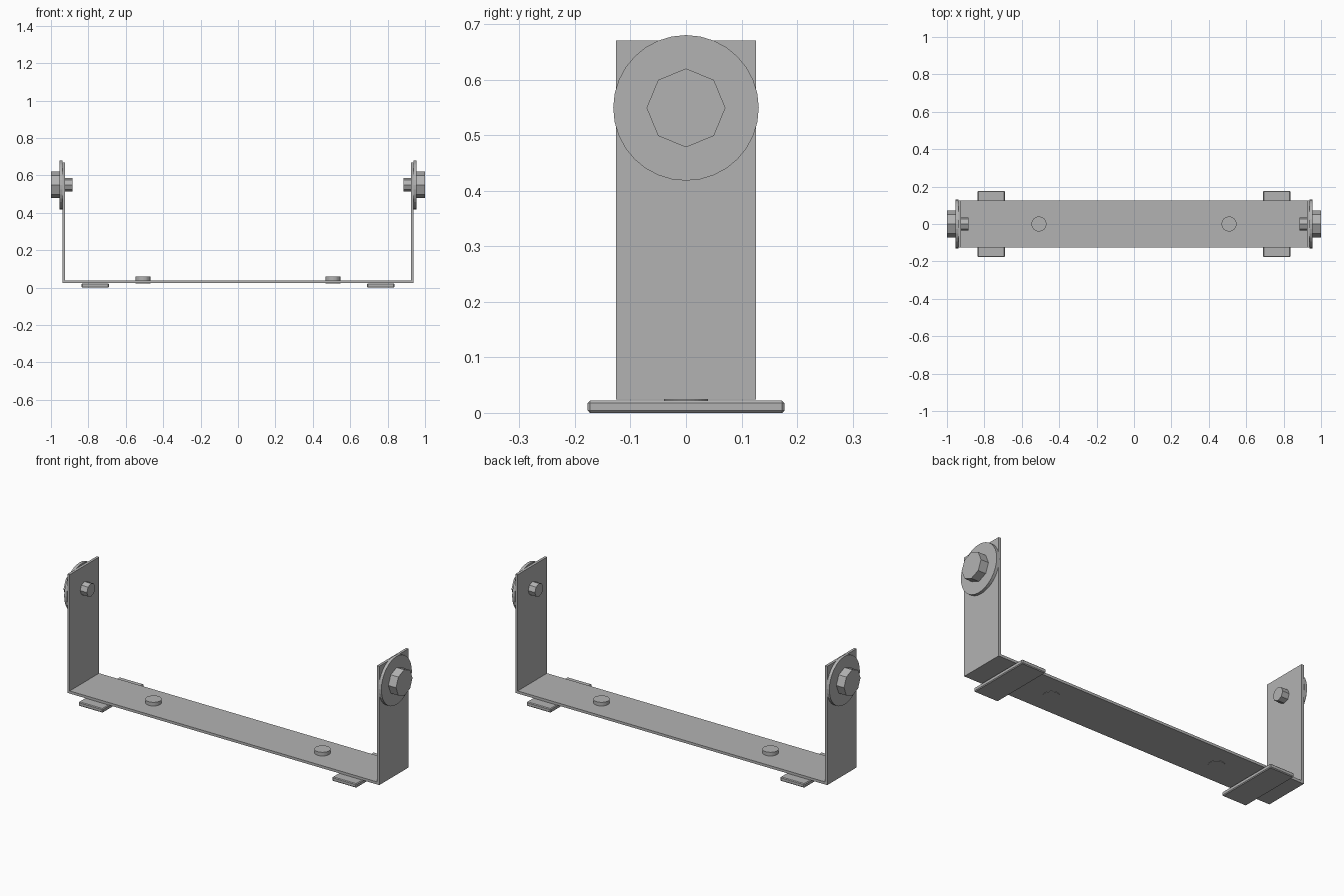
import bpy, math
from mathutils import Matrix, Vector

old = bpy.data.objects.get("Cube")
if old:
    bpy.data.objects.remove(old, do_unlink=True)

GREY = (0.45, 0.45, 0.45, 1)
steel = bpy.data.materials.new("grey steel")
steel.use_nodes = True
steel.diffuse_color = GREY
steel.node_tree.nodes["Principled BSDF"].inputs["Base Color"].default_value = GREY


def prism(name, outline, start, end, to_world):
    """Extrude a 2D outline from start to end, mapped by to_world(u, v, depth)."""
    n = len(outline)
    verts = [to_world(u, v, d) for d in (start, end) for u, v in outline]
    faces = [tuple(range(n))[::-1], tuple(range(n, 2 * n))]
    faces += [(i, (i + 1) % n, n + (i + 1) % n, n + i) for i in range(n)]
    mesh = bpy.data.meshes.new(name)
    mesh.from_pydata(verts, [], faces)
    mesh.materials.append(steel)
    obj = bpy.data.objects.new(name, mesh)
    bpy.context.collection.objects.link(obj)
    # make all normals point outwards
    import bmesh
    bm = bmesh.new()
    bm.from_mesh(mesh)
    bmesh.ops.recalc_face_normals(bm, faces=bm.faces)
    bm.to_mesh(mesh)
    bm.free()
    return obj


def ring(radius, sides):
    return [(radius * math.cos(math.tau * i / sides),
             radius * math.sin(math.tau * i / sides)) for i in range(sides)]


def bevel(obj, width):
    mod = obj.modifiers.new("edge", "BEVEL")
    mod.width = width
    mod.segments = 1


# Bent strap: floor and two uprights in one profile
OUT, INN, LOW, FLOOR, TOP = 0.938, 0.924, 0.024, 0.038, 0.67
profile = [(-OUT, LOW), (OUT, LOW), (OUT, TOP), (INN, TOP),
           (INN, FLOOR), (-INN, FLOOR), (-INN, TOP), (-OUT, TOP)]
prism("bracket_strap", profile, -0.126, 0.126, lambda u, v, d: (u, d, v))

PIVOT = 0.549
for side, s in (("left", 1), ("right", -1)):
    def across(u, v, d, s=s):
        return (s * d, u, PIVOT + v)

    # Pivot bolt: washer, octagonal head and shank end
    prism(side + "_washer", ring(0.131, 32), OUT, 0.954, across)
    prism(side + "_bolt_head", ring(0.071, 8), 0.954, 1.0, across)
    prism(side + "_bolt_end", ring(0.036, 8), 0.884, INN, across)

    # Cross pad under the floor
    pad = [(s * 0.763 + x * 0.073, y * 0.177)
           for x, y in ((-1, -1), (1, -1), (1, 1), (-1, 1))]
    bevel(prism(side + "_foot_pad", pad, 0, LOW - 0.002, lambda u, v, d: (u, v, d)), 0.004)

    # Round fastener on the floor
    prism(side + "_floor_stud", ring(0.04, 32), LOW - 0.002, 0.058,
          lambda u, v, d, s=s: (u + s * 0.508, v, d))
